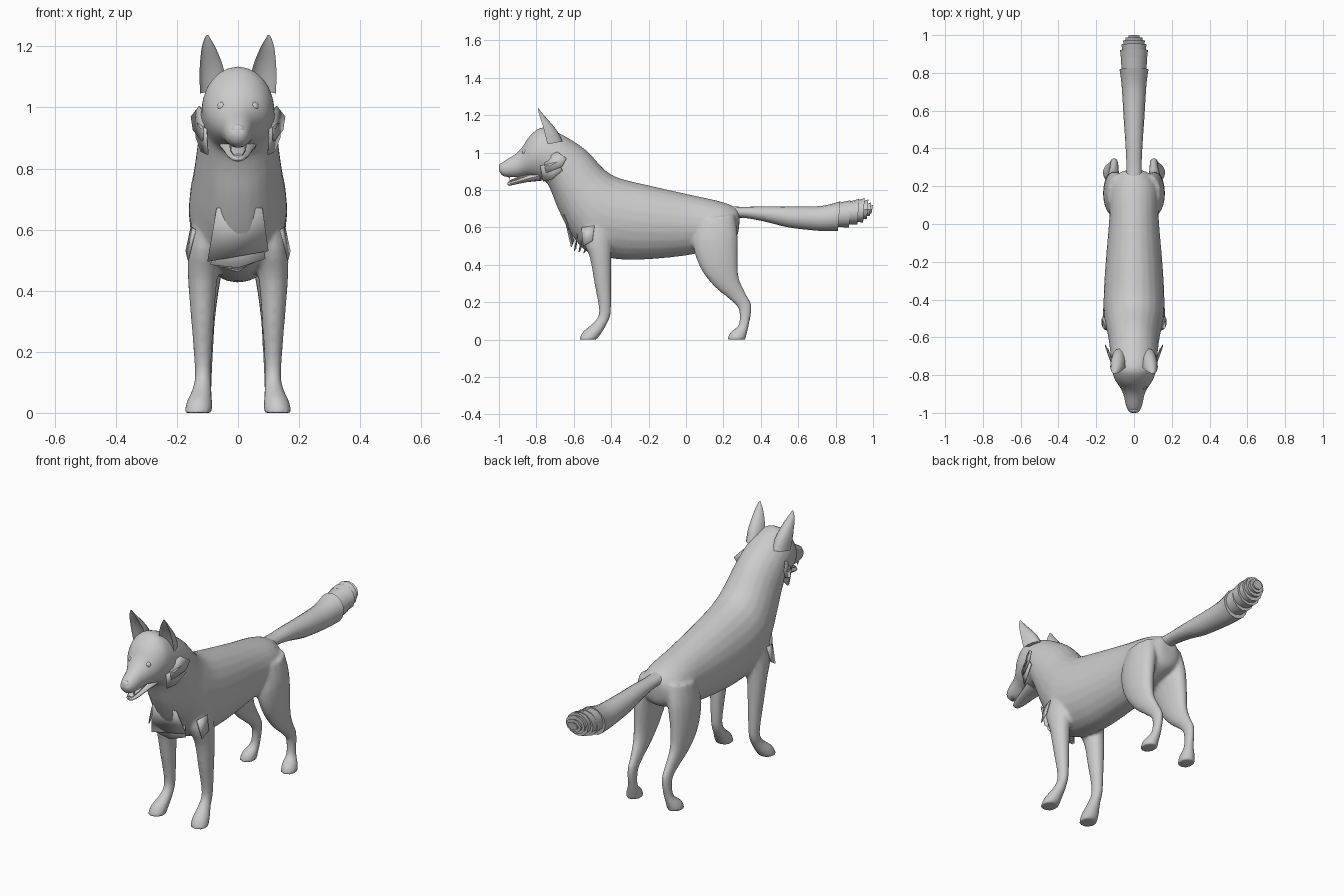
import bpy, bmesh, math
from mathutils import Vector

grey = bpy.data.materials.new("grey_fur")
grey.diffuse_color = (0.6, 0.6, 0.6, 1)


def finish(name, bm, angle=40):
    """Turn a bmesh into a shaded object."""
    bmesh.ops.recalc_face_normals(bm, faces=bm.faces)
    me = bpy.data.meshes.new(name)
    bm.to_mesh(me)
    bm.free()
    me.materials.append(grey)
    ob = bpy.data.objects.new(name, me)
    bpy.context.collection.objects.link(ob)
    bpy.ops.object.select_all(action='DESELECT')
    bpy.context.view_layer.objects.active = ob
    ob.select_set(True)
    bpy.ops.object.shade_smooth_by_angle(angle=math.radians(angle))
    return ob


def spline(rows, steps):
    """Catmull-Rom interpolation of section rows."""
    out = []
    for i in range(len(rows) - 1):
        a, b, c, d = (rows[max(0, min(len(rows) - 1, i + k))] for k in (-1, 0, 1, 2))
        for s in range(steps):
            t = s / steps
            out.append([0.5 * (2 * q + (r - p) * t + (2 * p - 5 * q + 4 * r - u) * t * t
                               + (3 * q - p - 3 * r + u) * t ** 3)
                        for p, q, r, u in zip(a, b, c, d)])
    return out + [list(rows[-1])]


def loft(bm, rows, side=1, n=16, steps=3, hollow=False):
    """Skin ovals given by profile points (y1,z1) and (y2,z2), centre x and half width."""
    rings = []
    for y1, z1, y2, z2, x, w in spline(rows, steps):
        c = Vector((x * side, (y1 + y2) / 2, (z1 + z2) / 2))
        u = Vector((0, (y1 - y2) / 2, (z1 - z2) / 2))
        ring = []
        for k in range(n):
            a = 2 * math.pi * k / n
            f = math.cos(a)
            if hollow and f > 0:
                f *= -0.35
            ring.append(bm.verts.new(c + u * f + Vector((w * math.sin(a), 0, 0))))
        rings.append(ring)
    for r, q in zip(rings, rings[1:]):
        for k in range(n):
            bm.faces.new((r[k], r[(k + 1) % n], q[(k + 1) % n], q[k]))
    bm.faces.new(rings[0])
    bm.faces.new(rings[-1])


def card(name, pts, side=1):
    """Thin fur tuft plate."""
    bm = bmesh.new()
    bm.faces.new([bm.verts.new((x * side, y, z)) for x, y, z in pts])
    bmesh.ops.triangulate(bm, faces=bm.faces)
    ob = finish(name, bm, 60)
    ob.modifiers.new("thickness", 'SOLIDIFY').thickness = 0.004
    return ob


# Torso, neck and head: top point, bottom point, x, half width
torso = [
    (0.285, 0.685, 0.285, 0.61, 0, 0.04), (0.26, 0.71, 0.265, 0.54, 0, 0.085),
    (0.18, 0.74, 0.18, 0.50, 0, 0.125), (0.0, 0.78, 0.03, 0.455, 0, 0.132),
    (-0.2, 0.825, -0.2, 0.43, 0, 0.15), (-0.36, 0.865, -0.36, 0.43, 0, 0.16),
    (-0.43, 0.905, -0.52, 0.465, 0, 0.16), (-0.47, 0.945, -0.61, 0.56, 0, 0.148),
    (-0.53, 1.01, -0.68, 0.69, 0, 0.135), (-0.60, 1.06, -0.72, 0.79, 0, 0.128),
    (-0.68, 1.105, -0.75, 0.845, 0, 0.122), (-0.77, 1.135, -0.79, 0.86, 0, 0.116),
    (-0.835, 1.09, -0.82, 0.87, 0, 0.10), (-0.875, 1.03, -0.86, 0.875, 0, 0.073),
    (-0.91, 0.995, -0.90, 0.868, 0, 0.056), (-0.965, 0.96, -0.945, 0.868, 0, 0.045),
    (-0.992, 0.94, -0.98, 0.875, 0, 0.033), (-1.002, 0.925, -0.998, 0.895, 0, 0.018)]
# Legs: front point, back point, x, half width
front_leg = [
    (-0.55, 0.66, -0.40, 0.66, 0.095, 0.05), (-0.555, 0.54, -0.395, 0.54, 0.108, 0.056),
    (-0.515, 0.44, -0.40, 0.43, 0.116, 0.048), (-0.49, 0.30, -0.40, 0.29, 0.116, 0.037),
    (-0.465, 0.15, -0.402, 0.14, 0.115, 0.027), (-0.495, 0.09, -0.425, 0.08, 0.117, 0.030),
    (-0.55, 0.045, -0.455, 0.03, 0.126, 0.042), (-0.572, 0.0, -0.478, 0.0, 0.13, 0.046)]
hind_leg = [
    (0.06, 0.64, 0.26, 0.67, 0.08, 0.06), (0.035, 0.52, 0.277, 0.56, 0.10, 0.062),
    (0.075, 0.385, 0.277, 0.43, 0.112, 0.05), (0.15, 0.285, 0.283, 0.33, 0.112, 0.037),
    (0.24, 0.21, 0.318, 0.25, 0.106, 0.026), (0.282, 0.16, 0.352, 0.18, 0.105, 0.022),
    (0.282, 0.08, 0.338, 0.085, 0.11, 0.024), (0.237, 0.04, 0.325, 0.03, 0.122, 0.038),
    (0.22, 0.0, 0.318, 0.0, 0.126, 0.042)]
bm = bmesh.new()
loft(bm, torso, n=24, steps=4)
for s in (-1, 1):
    loft(bm, front_leg, s)
    loft(bm, hind_leg, s)
body = finish("body_and_legs", bm)

# Blend limbs into one smooth skin
rem = body.modifiers.new("blend", 'REMESH')
rem.mode, rem.voxel_size, rem.use_smooth_shade = 'VOXEL', 0.009, True
smo = body.modifiers.new("soften", 'SMOOTH')
smo.factor, smo.iterations = 0.5, 6
body.modifiers.new("lighten", 'DECIMATE').ratio = 0.3

# Tail
bm = bmesh.new()
loft(bm, [(0.23, 0.715, 0.23, 0.64, 0, 0.045), (0.30, 0.71, 0.30, 0.652, 0, 0.040),
          (0.42, 0.713, 0.42, 0.632, 0, 0.045), (0.55, 0.712, 0.55, 0.60, 0, 0.054),
          (0.70, 0.713, 0.70, 0.583, 0, 0.063), (0.77, 0.724, 0.765, 0.58, 0, 0.069),
          (0.825, 0.74, 0.812, 0.582, 0, 0.077)])
finish("tail", bm)
# Stepped fur shells at the tail tip
bm = bmesh.new()
shells = [(0.77, 0.88, 0.745, 0.60, 0.070), (0.84, 0.925, 0.752, 0.615, 0.074),
          (0.88, 0.955, 0.757, 0.627, 0.066), (0.92, 0.975, 0.75, 0.645, 0.058),
          (0.94, 0.99, 0.735, 0.66, 0.045), (0.96, 1.0, 0.722, 0.675, 0.030)]
for y0, y1, top, bot, w in shells:
    loft(bm, [(y0, top - 0.022, y0, bot + 0.004, 0, w * 0.88), (y1, top, y1 - 0.008, bot, 0, w)],
         n=12, steps=1)
finish("tail_tip_shells", bm, 35)

# Ears with hollow fronts
for s, label in ((-1, "left"), (1, "right")):
    bm = bmesh.new()
    loft(bm, [(-0.82, 1.03, -0.66, 1.06, 0.078, 0.046), (-0.825, 1.10, -0.685, 1.11, 0.084, 0.042),
              (-0.82, 1.15, -0.715, 1.15, 0.089, 0.035), (-0.81, 1.195, -0.755, 1.195, 0.096, 0.023),
              (-0.80, 1.225, -0.78, 1.225, 0.1, 0.010), (-0.795, 1.238, -0.79, 1.238, 0.1, 0.003)],
         s, hollow=True)
    finish(label + "_ear", bm, 50)

    # Eye
    bm = bmesh.new()
    bmesh.ops.create_uvsphere(bm, u_segments=12, v_segments=8, radius=0.016)
    bmesh.ops.translate(bm, verts=bm.verts, vec=(0.052 * s, -0.86, 1.003))
    finish(label + "_eye", bm)

    # Cheek ruff, two overlapping tufts
    card(label + "_cheek_tuft_upper", [(0.110, -0.76, 0.965), (0.128, -0.69, 1.005),
         (0.155, -0.64, 0.970), (0.148, -0.665, 0.925), (0.118, -0.75, 0.890)], s)
    card(label + "_cheek_tuft_lower", [(0.105, -0.78, 0.93), (0.135, -0.69, 0.95),
         (0.140, -0.66, 0.905), (0.122, -0.72, 0.855), (0.100, -0.765, 0.845)], s)
    # Shoulder tuft
    card(label + "_shoulder_tuft", [(0.14, -0.56, 0.60), (0.155, -0.49, 0.61),
         (0.172, -0.50, 0.53), (0.165, -0.55, 0.50)], s)
    # Upper fang
    bm = bmesh.new()
    bmesh.ops.create_cone(bm, cap_ends=True, segments=6, radius1=0, radius2=0.007, depth=0.03)
    bmesh.ops.translate(bm, verts=bm.verts, vec=(0.024 * s, -0.945, 0.868))
    finish(label + "_fang", bm)

# Lower jaw and tongue
bm = bmesh.new()
loft(bm, [(-0.80, 0.90, -0.77, 0.85, 0, 0.06), (-0.86, 0.875, -0.85, 0.842, 0, 0.046),
          (-0.91, 0.855, -0.91, 0.830, 0, 0.035), (-0.945, 0.845, -0.945, 0.823, 0, 0.022),
          (-0.955, 0.838, -0.955, 0.828, 0, 0.010)])
finish("lower_jaw", bm)
bm = bmesh.new()
loft(bm, [(-0.84, 0.89, -0.84, 0.87, 0, 0.03), (-0.91, 0.866, -0.91, 0.85, 0, 0.024),
          (-0.95, 0.848, -0.95, 0.838, 0, 0.014)], n=10)
finish("tongue", bm)

# Nose
bm = bmesh.new()
bmesh.ops.create_uvsphere(bm, u_segments=12, v_segments=8, radius=0.024)
bmesh.ops.scale(bm, verts=bm.verts, vec=(1, 0.7, 0.8))
bmesh.ops.translate(bm, verts=bm.verts, vec=(0, -0.983, 0.927))
finish("nose", bm)

# Hanging chest fur, layered plates
card("chest_tuft_outer", [(-0.07, -0.655, 0.67), (0.08, -0.655, 0.67),
                          (0.10, -0.60, 0.53), (-0.10, -0.615, 0.495)])
for i in range(3):
    d = 0.025 * i
    card("chest_tuft_inner_%d" % (i + 1), [
        (-0.08, -0.58 + d, 0.58), (0.08, -0.58 + d, 0.58), (0.09 - d, -0.59 + d, 0.505 - d / 3),
        (0.0, -0.60 + d, 0.475 - d / 4), (-0.09 + d, -0.59 + d, 0.485 - d / 4)])
